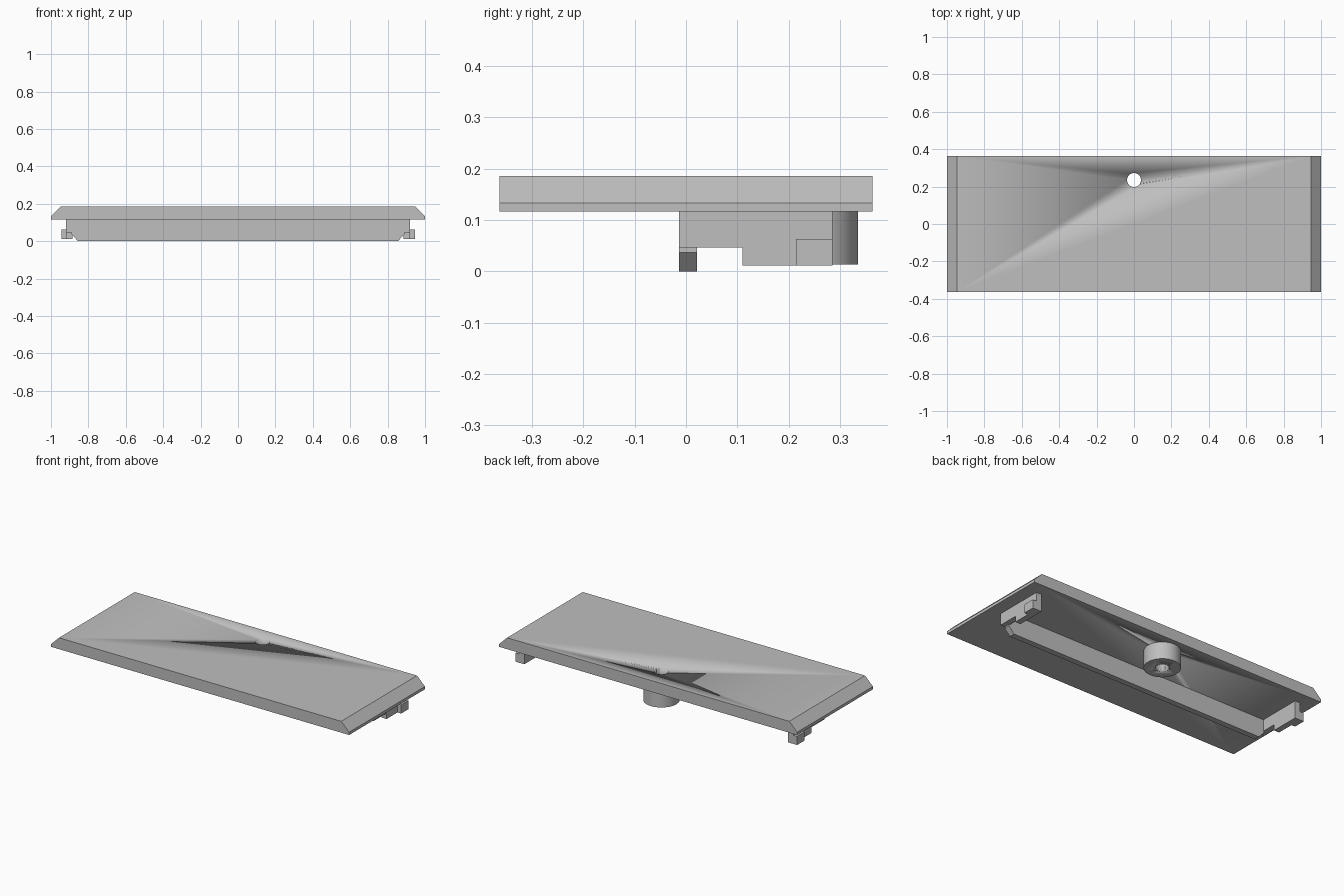
import bpy, bmesh, math
from mathutils import Vector

cube = bpy.data.objects.get("Cube")
if cube:
    bpy.data.objects.remove(cube)

grey = bpy.data.materials.new("plain grey")
grey.use_nodes = True
colour = (0.52, 0.52, 0.52, 1)
grey.diffuse_color = colour
grey.node_tree.nodes["Principled BSDF"].inputs["Base Color"].default_value = colour


def finish(name, bm):
    bmesh.ops.recalc_face_normals(bm, faces=bm.faces)
    mesh = bpy.data.meshes.new(name)
    bm.to_mesh(mesh)
    bm.free()
    mesh.materials.append(grey)
    obj = bpy.data.objects.new(name, mesh)
    bpy.context.collection.objects.link(obj)
    return obj


def prism(name, points, direction):
    """Extrude a flat outline along a direction."""
    bm = bmesh.new()
    face = bm.faces.new([bm.verts.new(p) for p in points])
    grown = bmesh.ops.extrude_face_region(bm, geom=[face], use_keep_orig=True)
    verts = [v for v in grown["geom"] if isinstance(v, bmesh.types.BMVert)]
    bmesh.ops.translate(bm, verts=verts, vec=Vector(direction))
    return finish(name, bm)


def mirrored(half):
    """Complete a symmetric x-z outline."""
    return half + [(-x, z) for x, z in reversed(half)]


def cylinder(name, radius, low, high):
    bm = bmesh.new()
    bmesh.ops.create_cone(bm, cap_ends=True, segments=64, radius1=radius,
                          radius2=radius, depth=high - low)
    bmesh.ops.translate(bm, verts=bm.verts, vec=(0, HOLE_Y, (low + high) / 2))
    return finish(name, bm)


HOLE_Y = 0.235
DEPTH = 0.363
UNDER = 0.116

# Cover plate with sloped ends
outline = mirrored([(1, UNDER), (1, 0.133), (0.947, 0.185)])
plate = prism("cover_plate", [(x, -DEPTH, z) for x, z in outline], (0, 2 * DEPTH, 0))

# Stiffening rib with chamfered lower corners
outline = mirrored([(0.855, 0), (0.89, 0.037), (0.89, 0.046), (0.92, 0.046), (0.92, UNDER)])
rib = prism("stiffening_rib", [(x, -0.014, z) for x, z in outline], (0, 0.035, 0))

# Stepped end brackets with a catch on the outside
step = [(0.021, UNDER), (0.021, 0.046), (0.11, 0.046), (0.11, 0.011), (0.285, 0.011), (0.285, UNDER)]
catch = [(0.214, 0.011), (0.285, 0.011), (0.285, 0.063), (0.214, 0.063)]
for side, s in (("left", 1), ("right", -1)):
    prism(side + "_bracket", [(s * 0.885, y, z) for y, z in step], (s * 0.035, 0, 0))
    prism(side + "_catch", [(s * 0.92, y, z) for y, z in catch], (s * 0.025, 0, 0))

# Screw boss and the hole through it
boss = cylinder("screw_boss", 0.1, 0.013, UNDER)
cutter = cylinder("hole_cutter", 0.037, -0.1, 0.3)
cutter.hide_render = True
cutter.hide_viewport = True
for part in (plate, boss):
    cut = part.modifiers.new("screw hole", "BOOLEAN")
    cut.operation = "DIFFERENCE"
    cut.solver = "EXACT"
    cut.object = cutter

# Smooth the round surfaces only
for obj in (cutter, boss, plate):
    for face in obj.data.polygons:
        face.use_smooth = obj is not plate and abs(face.normal.z) < 0.5
    obj.data.set_sharp_from_angle(angle=math.radians(30))
